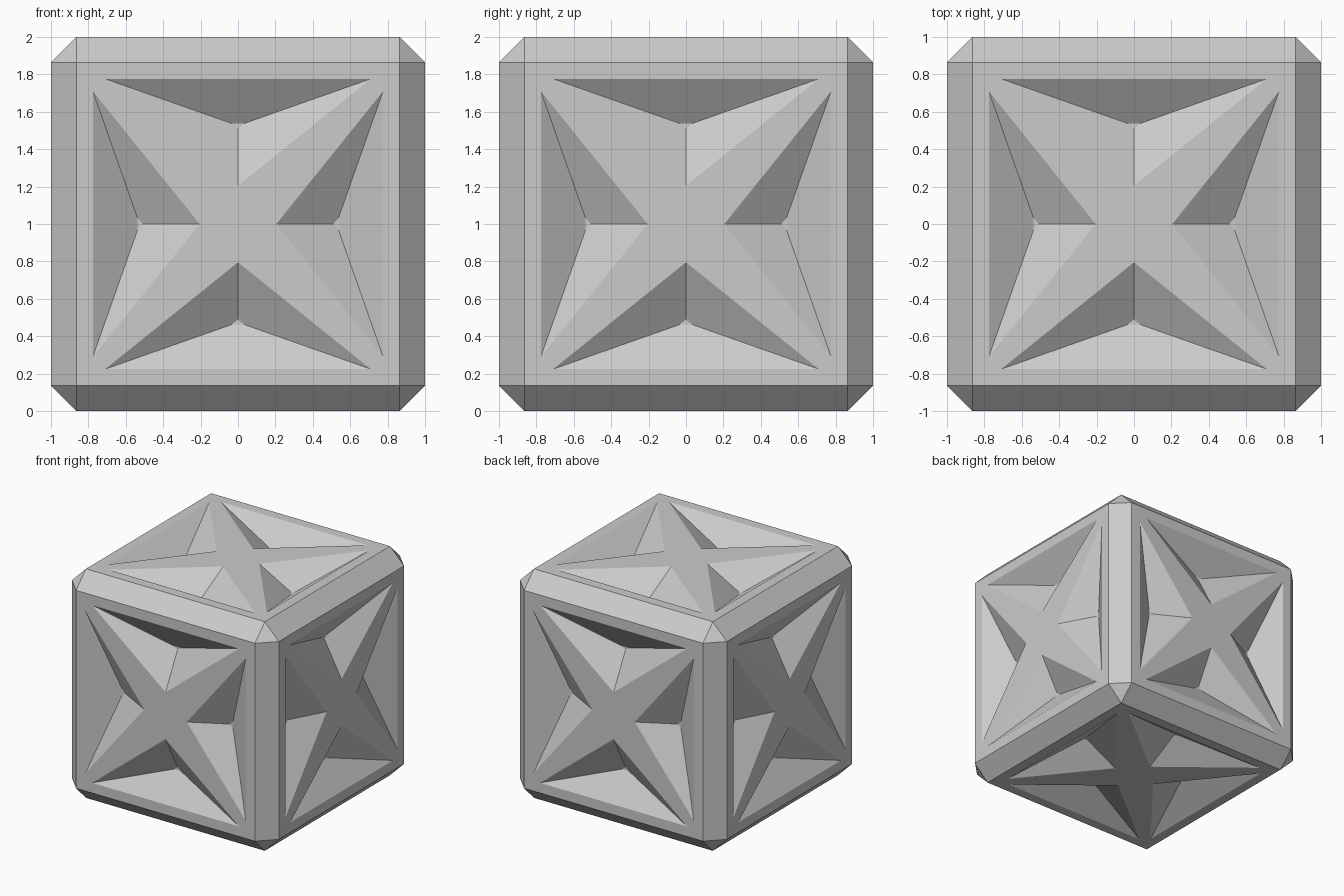
import bpy
import bmesh
from math import radians
from mathutils import Matrix, Vector

CHAMFER = 0.136
EDGE = 1 - CHAMFER        # half width of each flat side
PIT_HALF = 0.71           # half width of a pit at its outer edge
PIT_OUT = 0.776           # outer edge of a pit, from the side's centre
PIT_IN = 0.205            # inner point of a pit
PIT_INSET = 0.238
PIT_DEPTH = 0.165

default = bpy.data.objects.get("Cube")
if default:
    bpy.data.objects.remove(default, do_unlink=True)

# Single material
grey = bpy.data.materials.new("light_grey")
grey.use_nodes = True
colour = (0.6, 0.6, 0.6, 1)
grey.diffuse_color = colour
grey.node_tree.nodes["Principled BSDF"].inputs["Base Color"].default_value = colour

# Chamfered block, with its six large sides removed
bm = bmesh.new()
bmesh.ops.create_cube(bm, size=2)
bmesh.ops.bevel(bm, geom=bm.edges[:], offset=CHAMFER, segments=1,
                affect='EDGES', profile=0.5)
sides = [f for f in bm.faces if f.calc_area() > 1]
bmesh.ops.delete(bm, geom=sides, context='FACES_ONLY')

pits = []


def add_face(points, matrix):
    return bm.faces.new([bm.verts.new(matrix @ Vector((x, y, 1))) for x, y in points])


def add_side(matrix):
    """A square side: flat border, four-armed star and four triangular pits."""
    for quarter in range(4):
        m = matrix @ Matrix.Rotation(radians(90 * quarter), 4, 'Z')
        left, right = (-PIT_HALF, PIT_OUT), (PIT_HALF, PIT_OUT)
        inner, next_inner = (0, PIT_IN), (PIT_IN, 0)
        next_corner = (PIT_OUT, PIT_HALF)
        corner = (EDGE, EDGE)
        add_face([(-EDGE, EDGE), left, right, corner], m)      # border strip
        add_face([corner, right, next_corner], m)              # border corner
        add_face([right, inner, next_inner, next_corner], m)   # star arm
        pits.append(add_face([left, inner, right], m))
    add_face([(PIT_IN, 0), (0, PIT_IN), (-PIT_IN, 0), (0, -PIT_IN)], matrix)


for turn in range(4):
    add_side(Matrix.Rotation(radians(90 * turn), 4, 'X'))
for angle in (90, -90):
    add_side(Matrix.Rotation(radians(angle), 4, 'Y'))

# Sink the pits, then weld the sides to the chamfers
bm.normal_update()
bmesh.ops.inset_individual(bm, faces=pits, thickness=PIT_INSET,
                           depth=-PIT_DEPTH, use_even_offset=True)
bmesh.ops.remove_doubles(bm, verts=bm.verts[:], dist=0.0005)
bmesh.ops.recalc_face_normals(bm, faces=bm.faces[:])
bmesh.ops.translate(bm, verts=bm.verts[:], vec=(0, 0, 1))

mesh = bpy.data.meshes.new("star_block")
bm.to_mesh(mesh)
bm.free()
mesh.materials.append(grey)
block = bpy.data.objects.new("star_block", mesh)
bpy.context.collection.objects.link(block)
